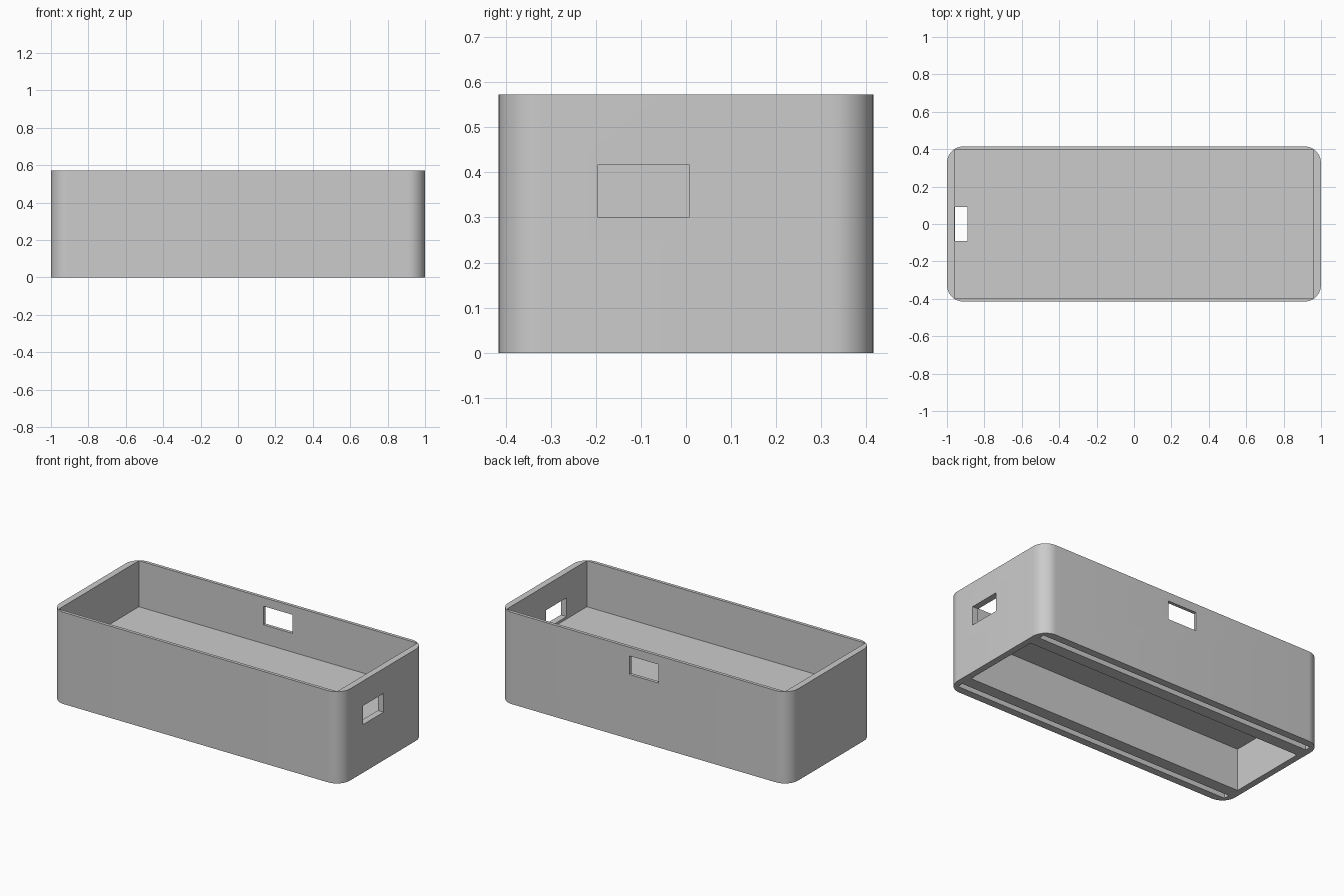
import bpy
import bmesh
from math import cos, sin, pi

cube = bpy.data.objects.get("Cube")
if cube:
    bpy.data.objects.remove(cube, do_unlink=True)

HX, HY, HEIGHT, RADIUS = 1.0, 0.415, 0.572, 0.09
FLOOR_TOP, FLOOR_BOTTOM = 0.285, 0.262
INNER = 0.96  # half length of the cavities

grey = bpy.data.materials.new("plain grey")
grey.use_nodes = True
colour = (0.6, 0.6, 0.6, 1)
grey.diffuse_color = colour
grey.node_tree.nodes["Principled BSDF"].inputs["Base Color"].default_value = colour


def prism(name, points, z0, z1):
    """Extrude a counter-clockwise outline from z0 up to z1."""
    bm = bmesh.new()
    face = bm.faces.new([bm.verts.new((x, y, z0)) for x, y in points])
    moved = bmesh.ops.extrude_face_region(bm, geom=[face])["geom"]
    top = [g for g in moved if isinstance(g, bmesh.types.BMVert)]
    bmesh.ops.translate(bm, verts=top, vec=(0, 0, z1 - z0))
    bmesh.ops.recalc_face_normals(bm, faces=bm.faces)
    mesh = bpy.data.meshes.new(name)
    bm.to_mesh(mesh)
    bm.free()
    mesh.materials.append(grey)
    obj = bpy.data.objects.new(name, mesh)
    bpy.context.collection.objects.link(obj)
    return obj


def rounded_rectangle(hx, hy, r, steps=12):
    points = []
    for quarter, (sx, sy) in enumerate([(1, 1), (-1, 1), (-1, -1), (1, -1)]):
        for i in range(steps + 1):
            a = (quarter + i / steps) * pi / 2
            points.append((sx * (hx - r) + r * cos(a), sy * (hy - r) + r * sin(a)))
    return points


# Outer case
case = prism("case_body", rounded_rectangle(HX, HY, RADIUS), 0, HEIGHT)
bpy.ops.object.select_all(action="DESELECT")
bpy.context.view_layer.objects.active = case
case.select_set(True)


def cut(name, x0, x1, y0, y1, z0, z1):
    """Remove a box from the case."""
    cutter = prism(name, [(x0, y0), (x1, y0), (x1, y1), (x0, y1)], z0, z1)
    cutter.hide_render = True
    mod = case.modifiers.new(name, "BOOLEAN")
    mod.operation = "DIFFERENCE"
    mod.solver = "EXACT"
    mod.object = cutter
    bpy.ops.object.modifier_apply(modifier=mod.name)
    bpy.data.objects.remove(cutter, do_unlink=True)


# Upper tray and lower compartment
cut("upper_tray", -INNER, INNER, -0.395, 0.395, FLOOR_TOP, 0.7)
cut("lower_compartment", -INNER, INNER, -0.255, 0.255, -0.1, FLOOR_BOTTOM)

# Long slots in the underside
for side in (-1, 1):
    y0, y1 = sorted((side * 0.33, side * 0.368))
    cut("underside_slot", -INNER, INNER, y0, y1, -0.1, FLOOR_BOTTOM)

# Cable hole in the floor, end window and back window
cut("floor_hole", -0.958, -0.89, -0.09, 0.09, 0.2, 0.35)
cut("end_window", 0.9, 1.1, -0.195, 0.007, 0.3, 0.417)
cut("back_window", -0.1, 0.1, 0.35, 0.5, 0.402, 0.518)

bpy.ops.object.shade_smooth_by_angle(angle=pi / 6)
